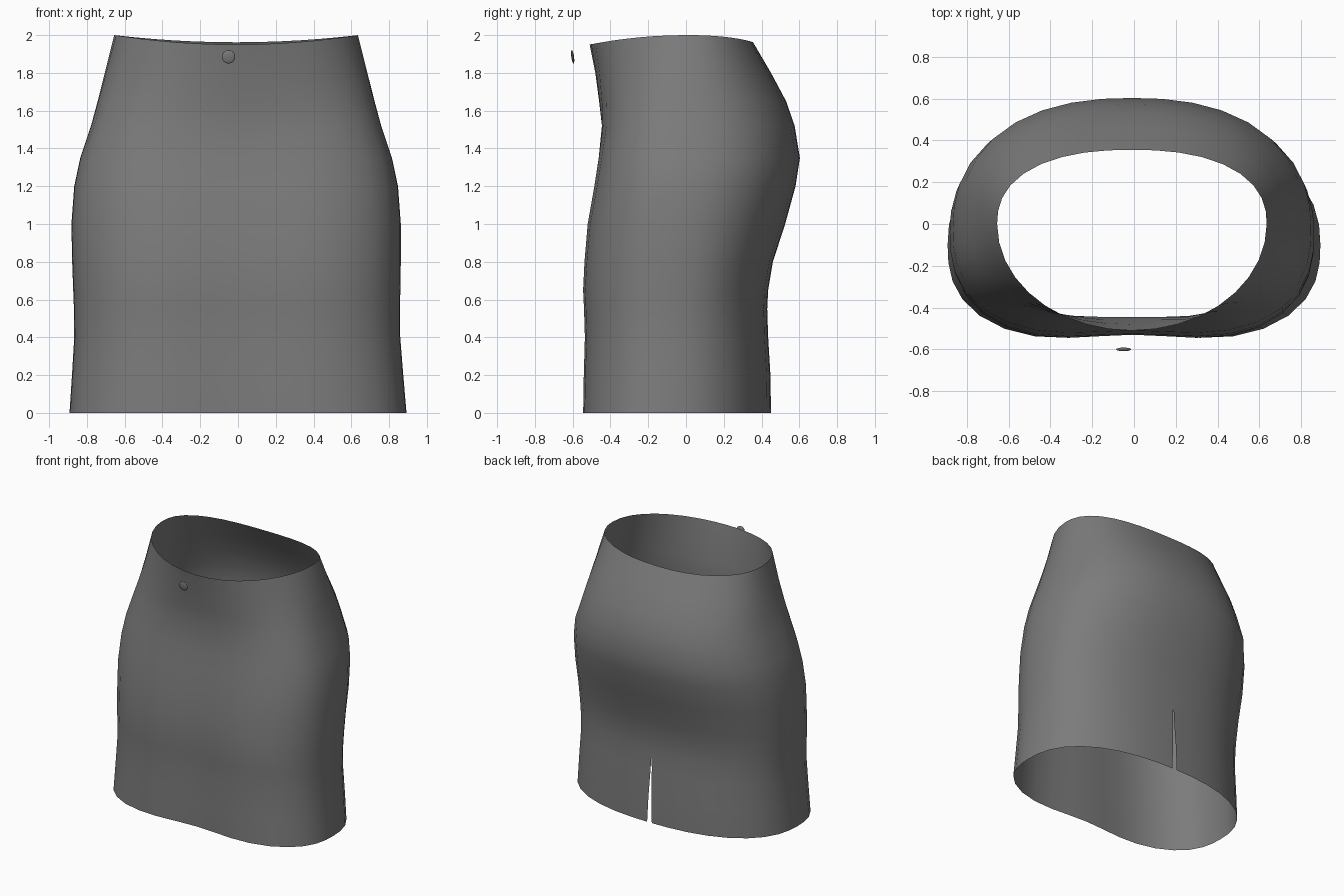
import bpy
import bmesh
import math
from mathutils import Matrix

cube = bpy.data.objects.get("Cube")
if cube:
    bpy.data.objects.remove(cube, do_unlink=True)


def make_material(name, grey):
    mat = bpy.data.materials.new(name)
    mat.use_nodes = True
    colour = (grey, grey, grey, 1)
    mat.diffuse_color = colour
    mat.node_tree.nodes["Principled BSDF"].inputs["Base Color"].default_value = colour
    return mat


def finish(bm, name, mat):
    mesh = bpy.data.meshes.new(name)
    bm.to_mesh(mesh)
    bm.free()
    mesh.materials.append(mat)
    for face in mesh.polygons:
        face.use_smooth = True
    obj = bpy.data.objects.new(name, mesh)
    bpy.context.collection.objects.link(obj)
    return obj


cloth = make_material("charcoal cloth", 0.2)

# Skirt sections:
# height, half width, front y, back y, middle y, front roundness, front hollow
SECTIONS = [
    (0.0, 0.892, -0.59, 0.45, -0.10, 2.6, 0.065),
    (0.2, 0.877, -0.585, 0.447, -0.09, 2.6, 0.06),
    (0.4, 0.863, -0.58, 0.435, -0.08, 2.6, 0.06),
    (0.55, 0.863, -0.585, 0.43, -0.07, 2.6, 0.06),
    (0.65, 0.866, -0.59, 0.435, -0.06, 2.6, 0.06),
    (0.8, 0.87, -0.58, 0.46, -0.05, 2.6, 0.055),
    (1.0, 0.872, -0.56, 0.525, -0.04, 2.6, 0.05),
    (1.2, 0.857, -0.515, 0.58, -0.02, 2.7, 0.035),
    (1.35, 0.825, -0.485, 0.603, 0.0, 2.8, 0.025),
    (1.52, 0.768, -0.455, 0.575, 0.0, 2.8, 0.01),
    (1.65, 0.733, -0.46, 0.53, 0.0, 2.5, 0.0),
    (1.8, 0.695, -0.48, 0.45, 0.0, 2.2, 0.0),
    (1.96, 0.645, -0.51, 0.355, 0.0, 2.0, 0.0),
]
SIDES = 36
SLIT_TOP = 0.55
SLIT_HALF = 0.02
BACK_ROUNDNESS = 2.35


def section_point(section, i):
    """Point on one skirt section, going round from the middle of the back."""
    z, half, front, back, middle, roundness, hollow = section
    angle = math.pi / 2 + math.tau * i / SIDES
    c, s = math.cos(angle), math.sin(angle)
    n = BACK_ROUNDNESS if s > 0 else roundness
    r = (abs(c) ** n + abs(s) ** n) ** (-1 / n)
    x = half * r * c
    y = middle + r * s * ((back - middle) if s > 0 else (middle - front))
    if s < 0:                                  # shallow hollow down the front
        y += hollow * math.exp(-(x / 0.38) ** 2)
    lean = -0.01 * min(z, 1)
    if z < SLIT_TOP and i in (0, SIDES):       # back slit opens downwards
        x += (-1 if i == 0 else 1) * SLIT_HALF * (1 - z / SLIT_TOP)
    if z > 1.9:                                # waist dips front and back
        dip = 0.038 if s > 0 else 0.05
        z = 2 - dip * (1 - (x / half) ** 2)
    return (x + lean, y, z)


# Skirt: open loft, with the back seam welded only above the slit
bm = bmesh.new()
rings = [[bm.verts.new(section_point(sec, i)) for i in range(SIDES + 1)]
         for sec in SECTIONS]
for low, high in zip(rings, rings[1:]):
    for i in range(SIDES):
        bm.faces.new((low[i], low[i + 1], high[i + 1], high[i]))
bmesh.ops.remove_doubles(bm, verts=bm.verts, dist=0.0005)
bmesh.ops.recalc_face_normals(bm, faces=bm.faces)
finish(bm, "skirt", cloth)

# Button: flattened ball standing just off the waist
bm = bmesh.new()
bmesh.ops.create_uvsphere(
    bm, u_segments=14, v_segments=8, radius=0.036,
    matrix=Matrix.Translation((-0.05, -0.6, 1.885))
    @ Matrix.Rotation(math.radians(8), 4, "X")
    @ Matrix.Diagonal((1, 0.2, 1, 1)))
finish(bm, "waist_button", cloth)
